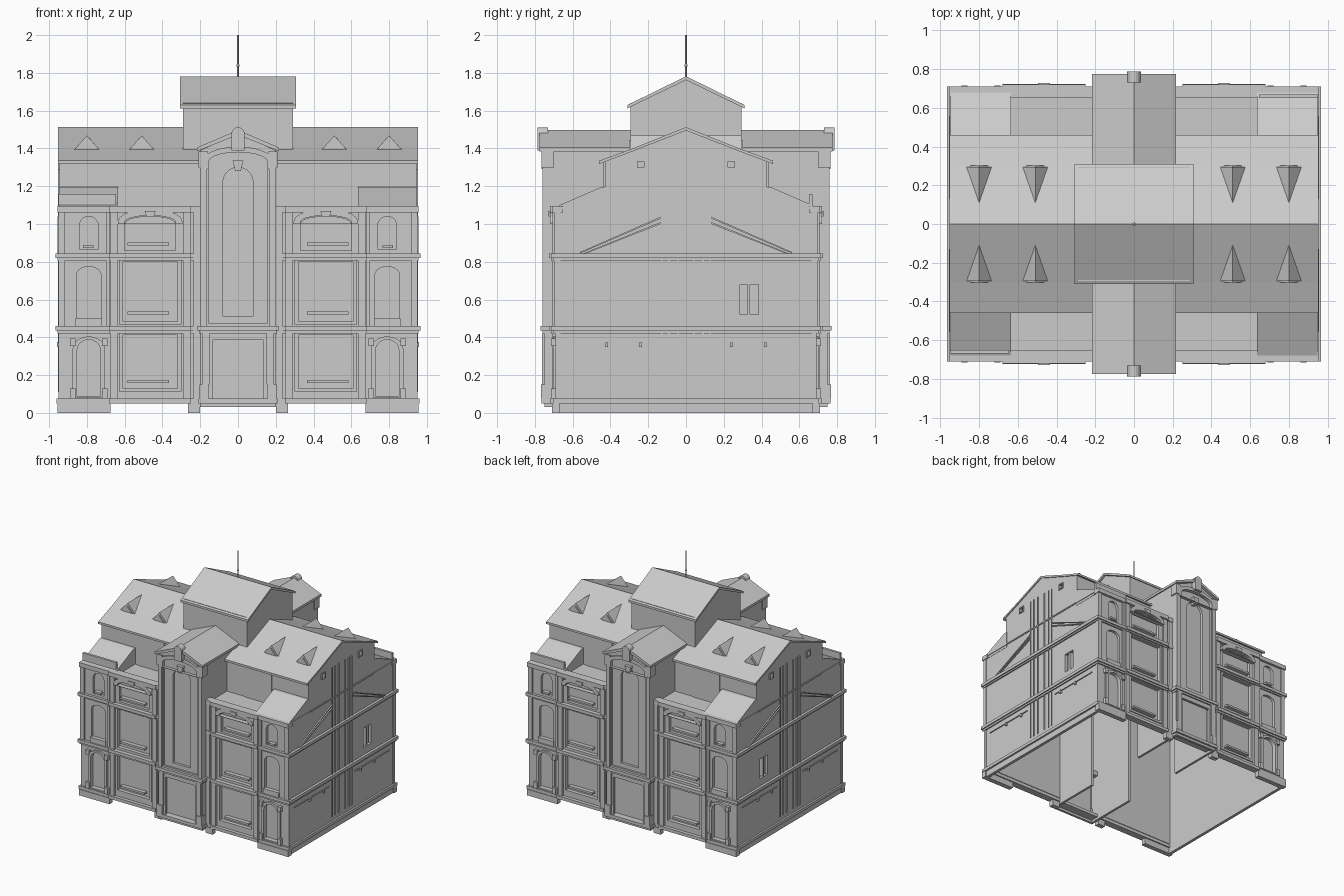
import bpy, bmesh
from math import sin, cos, pi
from mathutils import Vector
from mathutils.geometry import tessellate_polygon

if "Cube" in bpy.data.objects:
    bpy.data.objects.remove(bpy.data.objects["Cube"])


def finish(name, bm, mirror):
    # drop seam faces lying on a mirror plane, then mirror about the origin
    for i, a in enumerate("xyz"):
        if a in mirror:
            seam = [f for f in bm.faces if all(abs(v.co[i]) < 1e-5 for v in f.verts)]
            bmesh.ops.delete(bm, geom=seam, context='FACES')
    bmesh.ops.recalc_face_normals(bm, faces=bm.faces)
    me = bpy.data.meshes.new(name)
    bm.to_mesh(me)
    bm.free()
    ob = bpy.data.objects.new(name, me)
    bpy.context.collection.objects.link(ob)
    if mirror:
        m = ob.modifiers.new("mirror", 'MIRROR')
        m.use_axis = [a in mirror for a in "xyz"]
    return ob


def prism(name, axis, lo, hi, outline, holes=(), mirror="xy"):
    """Extrude a 2D outline (with holes) along an axis."""
    place = {'x': lambda p, d: (d, p[0], p[1]),
             'y': lambda p, d: (p[0], d, p[1]),
             'z': lambda p, d: (p[0], p[1], d)}[axis]
    bm = bmesh.new()
    loops = [outline, *holes]
    flat = [p for l in loops for p in l]
    a = [bm.verts.new(place(p, lo)) for p in flat]
    b = [bm.verts.new(place(p, hi)) for p in flat]
    if holes:
        tris = tessellate_polygon([[Vector((p[0], p[1], 0)) for p in l] for l in loops])
    else:
        tris = [range(len(flat))]
    for t in tris:
        bm.faces.new([a[i] for i in t])
        bm.faces.new([b[i] for i in t])
    s = 0
    for l in loops:
        n = len(l)
        for i in range(n):
            j, k = s + i, s + (i + 1) % n
            bm.faces.new((a[j], a[k], b[k], b[j]))
        s += n
    return finish(name, bm, mirror)


def rect(x0, x1, z0, z1):
    return [(x0, z0), (x1, z0), (x1, z1), (x0, z1)]


def box(name, x0, x1, y0, y1, z0, z1, mirror="xy"):
    return prism(name, 'z', z0, z1, rect(x0, x1, y0, y1), (), mirror)


def arch(x0, x1, z0, zs, rise, n=10):
    c, r = (x0 + x1) / 2, (x1 - x0) / 2
    return [(x0, z0), (x1, z0)] + [(c + r * cos(pi * i / n), zs + rise * sin(pi * i / n)) for i in range(n + 1)]


# ---- front and back walls, with niches and window panels cut in
niches = [arch(.725, .855, .09, .33, .06), arch(.725, .855, .475, .73, .045), arch(.74, .84, .865, .99, .05)]
panels = [rect(.31, .62, .12, .425), rect(.31, .62, .475, .81), arch(.33, .60, .86, 1.0, .04)]
prism("facade_wall", 'y', -.69, -.665, rect(.2, .95, .05, 1.09), niches + panels)
box("facade_recess", .2, .94, -.667, -.66, .08, 1.06)
for i, z in enumerate((.165, .53, .895)):
    box(f"window_sill_{i}", .365, .585, -.70, -.66, z - .008, z + .008)
box("small_window_sill", .765, .82, -.70, -.66, .872, .888)

# middle bay pilasters, inner frames and segmental arch hood
for x0, x1 in ((.25, .29), (.635, .675)):
    for i, (z0, z1) in enumerate(((.075, .43), (.46, .815), (.845, 1.06))):
        box(f"bay_pilaster_{i}", x0, x1, -.707, -.69, z0, z1)
for i, (z0, z1) in enumerate(((.12, .425), (.475, .81))):
    prism(f"panel_frame_{i}", 'y', -.698, -.66, rect(.30, .63, z0 - .008, z1 + .004), [rect(.32, .61, z0 + .01, z1 - .012)])
prism("arch_hood", 'y', -.72, -.68, arch(.295, .635, 1.0, 1.015, .065), [arch(.33, .60, 1.003, 1.01, .035)])
prism("arch_keystone", 'y', -.728, -.68, [(.445, 1.04), (.485, 1.04), (.495, 1.07), (.435, 1.07)])

# corner bay surrounds, imposts and edge strips
prism("niche_surround", 'y', -.705, -.68, arch(.705, .875, .08, .34, .065), [arch(.728, .852, .09, .33, .058)])
for x in (.705, .875):
    box("niche_impost", x - .015, x + .015, -.715, -.68, .355, .395)
    box("niche_foot", x - .015, x + .015, -.715, -.68, .075, .13)
box("niche_base", .72, .86, -.70, -.66, .46, .50)
for x0, x1 in ((.915, .95), (.68, .70)):
    box("corner_strip", x0, x1, -.70, -.68, .46, 1.06)
box("corner_plinth", .675, .955, -.71, -.67, 0, .05)
box("inner_plinth", .2, .265, -.71, -.67, 0, .05)


# ---- string courses that wrap round the whole building
def course(name, z0, z1, o, center=True):
    front = [(0, -.755 - o), (.2 + o, -.755 - o), (.2 + o, -.695 - o)] if center else [(.2, -.695 - o)]
    inner = [(.93, 0), (.93, -.66), (0, -.66)] if center else [(.93, 0), (.93, -.66), (.2, -.66)]
    prism(name, 'z', z0, z1, front + [(.25, -.695 - o), (.25, -.708 - o), (.68, -.708 - o),
          (.68, -.695 - o), (.95 + o, -.695 - o), (.95 + o, 0)] + inner)


course("base_ledge", .05, .075, .01)
course("lower_course", .435, .46, .016)
course("lower_course_bed", .42, .435, .006)
course("upper_course", .82, .845, .016, False)
course("upper_course_bed", .808, .82, .006, False)
prism("top_cornice", 'z', 1.06, 1.095, [(.2, -.71), (.25, -.71), (.25, -.72), (.68, -.72), (.68, -.71),
      (.955, -.71), (.955, -.65), (.2, -.65)])

# ---- side walls with stepped gable outline
half = [(.69, 0), (.69, 1.09), (.45, 1.19), (.43, 1.19), (.43, 1.33), (.30, 1.385)]
outline = half + [(0, 1.50)] + [(-y, z) for y, z in reversed(half)]
prism("side_wall", 'x', .92, .945, outline, [rect(.285, .385, .52, .68), rect(.215, .265, 1.29, 1.34),
      rect(-.265, -.215, 1.29, 1.34)], "x")
box("side_window_back", .905, .91, .27, .40, .50, .70, "x")
box("side_window_mullion", .91, .94, .325, .34, .52, .68, "x")
prism("vent_frame", 'x', .92, .952, rect(-.266, -.214, 1.289, 1.341), [rect(-.257, -.223, 1.298, 1.332)])
box("vent_back", .915, .922, -.27, -.21, 1.28, 1.35)
for y in (.04, .09, .128):
    box("side_strip", .94, .952, -y - .004, -y + .004, .11, 1.34)
for d in (0, -.028):
    prism("side_brace", 'x', .94, .955, [(-.13, 1.04 + d), (-.56, .852 + d / 2), (-.56, .845 + d / 2), (-.13, 1.03 + d)])
box("side_rail", .94, .952, -.62, -.17, .37, .376)
for y in (.24, .42):
    box("side_bracket", .94, .958, -y - .008, -y + .008, .35, .376)
box("side_cornice", .94, .952, -.69, 0, 1.08, 1.09)

# ---- terraces, corner lean-to roofs, attic walls
box("terrace_floor", .2, .94, -.67, -.42, 1.05, 1.06)
prism("corner_lean_to", 'x', .635, .947, [(-.68, 1.06), (-.68, 1.095), (-.45, 1.195), (-.42, 1.195), (-.42, 1.06)])
for s in (-1, 1):
    x0, x1 = sorted((s * .645, s * .95))
    y0, y1 = sorted((s * .67, s * .65))
    box("corner_parapet", x0, x1, y0, y1, 1.09, 1.16, "")
box("attic_wall", .2, .94, -.43, -.41, 1.05, 1.34)
box("attic_panel", .37, .61, -.437, -.42, 1.06, 1.33)

# ---- main roof and dormers
prism("main_roof", 'x', 0, .953, [(0, 1.513), (-.30, 1.393), (-.46, 1.335), (-.46, 1.318), (-.30, 1.378), (0, 1.495)])
for x in (.51, .80):
    bm = bmesh.new()
    l, r, t, k = [bm.verts.new(c) for c in ((x - .065, -.295, 1.395), (x + .065, -.295, 1.395),
                                            (x, -.295, 1.468), (x, -.108, 1.469))]
    for f in ((l, r, t), (l, t, k), (r, k, t)):
        bm.faces.new(f)
    finish("dormer", bm, "xy")
    prism("dormer_window", 'y', -.302, -.29, [(x - .045, 1.395), (x + .045, 1.395), (x, 1.445)])

# ---- projecting centre bay
gable = [(-.2, .03), (.2, .03), (.2, 1.39), (0, 1.475), (-.2, 1.39)]
prism("center_wall", 'y', -.75, -.73, gable, [rect(-.135, .135, .075, .385), arch(-.155, .155, .475, 1.33, .05)], "y")
prism("center_inner_frame", 'y', -.735, -.715, rect(-.18, .18, .46, 1.39), [arch(-.08, .08, .51, 1.22, .08)], "y")
box("center_back_panel", -.15, .15, -.712, -.705, .05, 1.36, "y")
box("center_side", .18, .2, -.74, -.28, .03, 1.40)
prism("center_arch_trim", 'y', -.765, -.74, arch(-.185, .185, 1.29, 1.335, .075), [arch(-.155, .155, 1.292, 1.33, .05)], "y")
prism("center_keystone", 'y', -.76, -.70, [(-.015, 1.28), (.015, 1.28), (.028, 1.335), (-.028, 1.335)], (), "y")
box("center_pilaster", .165, .2, -.76, -.74, .46, 1.30)
box("center_capital", .16, .21, -.765, -.70, 1.30, 1.385)
box("center_post", .155, .205, -.768, -.72, .075, .15)
box("door_jamb", .15, .19, -.762, -.74, .15, .42)
box("reveal_pilaster", .2, .235, -.705, -.68, .075, 1.06)
prism("center_roof", 'y', -.775, -.28, [(0, 1.497), (.217, 1.405), (.217, 1.385), (0, 1.472)])
prism("gable_ornament", 'y', -.787, -.73, arch(-.035, .035, 1.39, 1.475, .037), (), "y")

# ---- central tower, its roof and finial
box("tower_wall_front", 0, .29, -.295, -.28, 1.35, 1.64)
prism("tower_wall_side", 'x', .272, .29, [(0, 1.40), (0, 1.765), (-.295, 1.62), (-.295, 1.36)])
prism("tower_roof", 'x', 0, .307, [(0, 1.782), (-.31, 1.63), (-.31, 1.612), (0, 1.762)])
bpy.ops.mesh.primitive_cylinder_add(vertices=8, radius=.004, depth=.23, location=(0, 0, 1.885))
bpy.context.object.name = "finial_rod"
bpy.ops.mesh.primitive_uv_sphere_add(segments=10, ring_count=6, radius=.009, location=(0, 0, 1.84))
bpy.context.object.name = "finial_ball"
